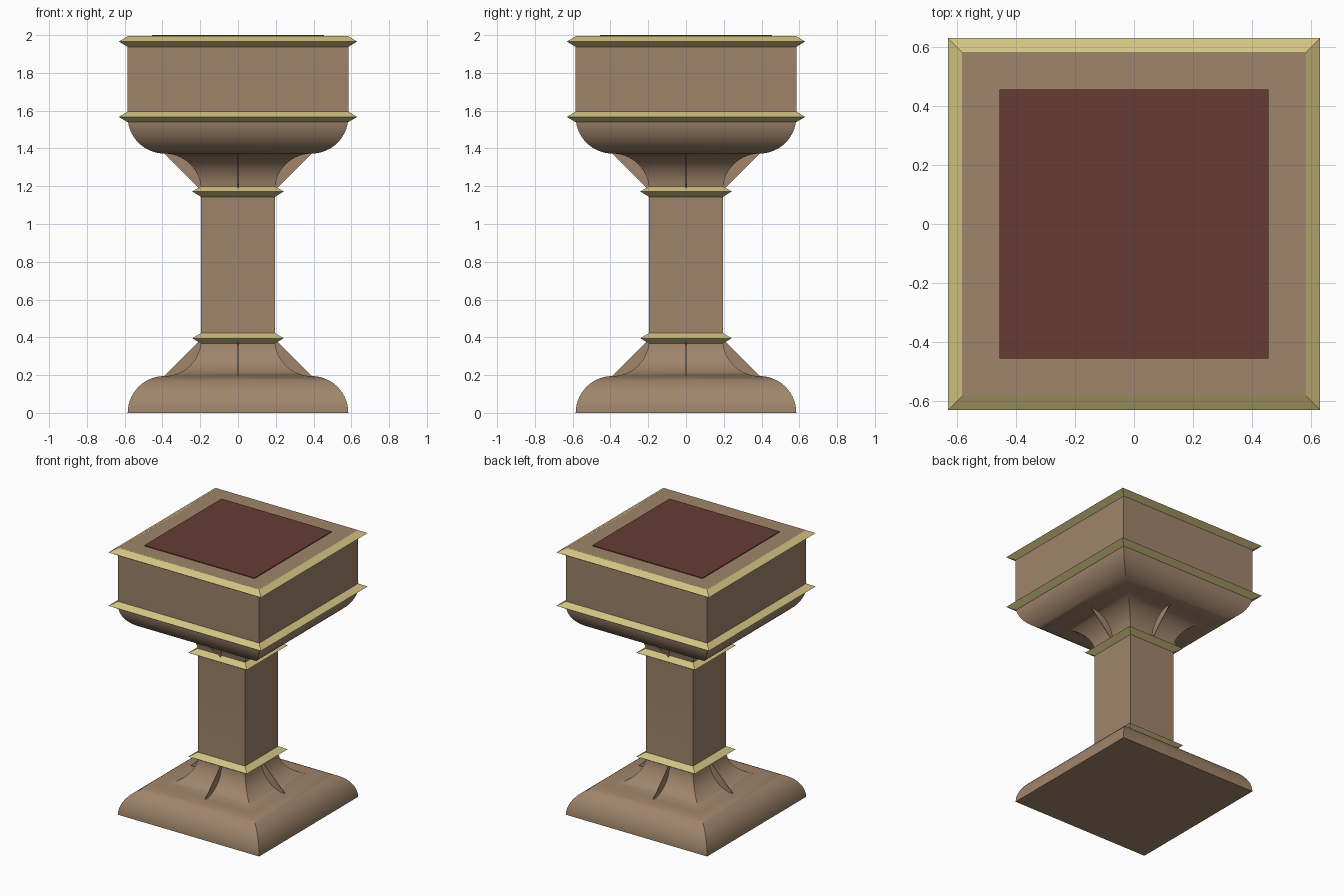
import bpy, bmesh, math

if "Cube" in bpy.data.objects:
    bpy.data.objects.remove(bpy.data.objects["Cube"])

U = 0.195          # moulding radius
R = 0.584          # half width of base and head
TOP = 1.994


def material(name, rgb):
    m = bpy.data.materials.new(name)
    m.diffuse_color = (*rgb, 1)
    m.use_nodes = True
    m.node_tree.nodes["Principled BSDF"].inputs["Base Color"].default_value = m.diffuse_color
    return m


BROWN = material("warm brown stone", (0.35, 0.233, 0.147))
GOLD = material("pale gold", (0.645, 0.546, 0.223))
RED = material("dark red", (0.136, 0.044, 0.034))


def finish(name, bm, mat, smooth=False):
    bmesh.ops.recalc_face_normals(bm, faces=bm.faces)
    me = bpy.data.meshes.new(name)
    bm.to_mesh(me)
    bm.free()
    me.materials.append(mat)
    ob = bpy.data.objects.new(name, me)
    bpy.context.collection.objects.link(ob)
    if smooth:
        bpy.ops.object.select_all(action='DESELECT')
        ob.select_set(True)
        bpy.context.view_layer.objects.active = ob
        bpy.ops.object.shade_smooth_by_angle(angle=math.radians(30))
    return ob


def square_sweep(name, profile, mat, closed=False, smooth=False):
    """Stack square rings from (half width, height) points."""
    bm = bmesh.new()
    rings = [[bm.verts.new((sx * r, sy * r, z))
              for sx, sy in ((-1, -1), (1, -1), (1, 1), (-1, 1))] for r, z in profile]
    pairs = list(zip(rings, rings[1:]))
    if closed:
        pairs.append((rings[-1], rings[0]))
    else:
        bm.faces.new(rings[0])
        bm.faces.new(rings[-1])
    for a, b in pairs:
        for i in range(4):
            j = (i + 1) % 4
            bm.faces.new((a[i], a[j], b[j], b[i]))
    return finish(name, bm, mat, smooth)


def arc(cr, cz, a0, a1, n=14):
    return [(cr + U * math.cos(math.radians(a0 + (a1 - a0) * i / n)),
             cz + U * math.sin(math.radians(a0 + (a1 - a0) * i / n))) for i in range(n + 1)]


# stone body: foot, flare, shaft, flare, bowl and head
foot = arc(R - U, 0, 0, 90)
low_flare = arc(2 * U, 2 * U, 270, 180)
high_flare = arc(2 * U, 1.373 - U, 180, 90)
bowl = arc(R - U, 1.373 + U, 270, 360)
square_sweep("pedestal_body",
             foot + low_flare[1:] + high_flare + bowl[1:] + [(R, TOP)],
             BROWN, smooth=True)

# gold ridged bands
for name, r, z in (("lower_shaft_band", U, 0.395), ("upper_shaft_band", U, 1.172),
                   ("lower_head_band", R, 1.567), ("upper_head_band", R, TOP - 0.028)):
    square_sweep(name, [(r - 0.01, z - 0.028), (r, z - 0.028), (r + 0.047, z),
                        (r, z + 0.028), (r - 0.01, z + 0.028)], GOLD, closed=True)

# thin fins bridging each flare, one per side
for label, curve in (("lower", low_flare), ("upper", high_flare)):
    bm = bmesh.new()
    for k in range(4):
        c, s = round(math.cos(k * math.pi / 2)), round(math.sin(k * math.pi / 2))
        t = 0.002
        sides = [[bm.verts.new((c * r - s * y, s * r + c * y, z)) for r, z in curve]
                 for y in (-t, t)]
        for side in sides:
            bm.faces.new(side)
        a, b = sides
        bm.faces.new((a[0], a[-1], b[-1], b[0]))
    finish(label + "_fins", bm, BROWN)

# inset red top panel
square_sweep("top_panel", [(0.456, TOP - 0.002), (0.456, 2.0)], RED)
